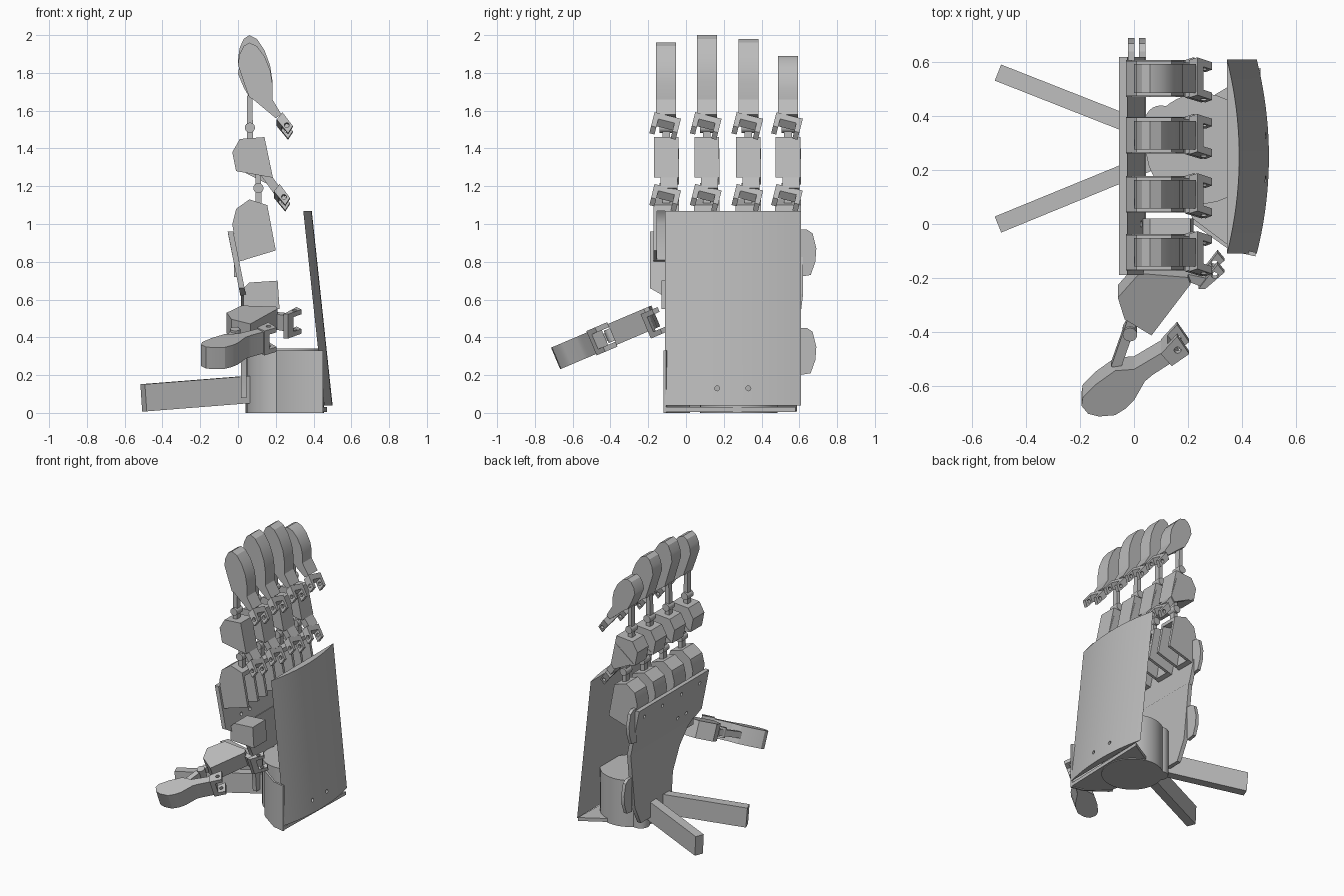
import bpy, bmesh, math
from mathutils import Matrix, Vector

old = bpy.data.objects.get("Cube")
if old:
    bpy.data.objects.remove(old, do_unlink=True)

grey = bpy.data.materials.new("plain grey")
grey.use_nodes = True
grey.diffuse_color = (0.5, 0.5, 0.5, 1)
grey.node_tree.nodes["Principled BSDF"].inputs["Base Color"].default_value = (0.5, 0.5, 0.5, 1)

PLACE = {"x": lambda a, b, t: (t, a, b),
         "y": lambda a, b, t: (a, t, b),
         "z": lambda a, b, t: (a, b, t)}


def prism(name, pts, axis, lo, hi, matrix=None):
    """Extrude a 2D outline along an axis between lo and hi."""
    bm = bmesh.new()
    rings = [[bm.verts.new(PLACE[axis](a, b, t)) for a, b in pts] for t in (lo, hi)]
    n = len(pts)
    bm.faces.new(rings[0])
    bm.faces.new(rings[1])
    for i in range(n):
        j = (i + 1) % n
        bm.faces.new((rings[0][i], rings[0][j], rings[1][j], rings[1][i]))
    if matrix:
        bm.transform(matrix)
    bmesh.ops.recalc_face_normals(bm, faces=bm.faces)
    mesh = bpy.data.meshes.new(name)
    bm.to_mesh(mesh)
    bm.free()
    mesh.materials.append(grey)
    ob = bpy.data.objects.new(name, mesh)
    bpy.context.collection.objects.link(ob)
    return ob


def circle(cx, cy, r, n=16):
    return [(cx + r * math.cos(math.tau * i / n), cy + r * math.sin(math.tau * i / n))
            for i in range(n)]


def drill(ob, centres, axis, lo, hi, r=0.013):
    """Cut round screw holes through a part."""
    for a, b in centres:
        cutter = prism("hole_cutter", circle(a, b, r, 12), axis, lo, hi)
        cutter.hide_render = True
        cutter.hide_set(True)
        mod = ob.modifiers.new("hole", "BOOLEAN")
        mod.object = cutter
        mod.solver = "EXACT"
        bpy.context.view_layer.objects.active = ob
        bpy.ops.object.modifier_apply(modifier=mod.name)
        bpy.data.objects.remove(cutter, do_unlink=True)


def fork(name, corners, axis, mid, half, matrix):
    """U-shaped hinge: a crossbar with two drilled lugs."""
    a, b, c, d = [Vector(p) for p in corners]
    bar = [a, a.lerp(b, 0.4), d.lerp(c, 0.4), d]
    prism(name + "_crossbar", bar, axis, mid - half, mid + half, matrix)
    hole = (a + b * 2 + c * 2 + d) / 6
    for side, s in (("left", 1), ("right", -1)):
        t = sorted((mid + s * half, mid + s * (half - 0.028)))
        lug = prism(name + "_lug_" + side, [a, b, c, d], axis, t[0], t[1])
        drill(lug, [hole], axis, t[0] - 0.05, t[1] + 0.05)
        lug.data.transform(matrix)


def tilt_about(point, degrees):
    p = Vector(point)
    return (Matrix.Translation(p) @ Matrix.Rotation(math.radians(degrees), 4, "X")
            @ Matrix.Translation(-p))


# Forearm shield: flat inside, bulging outside, leaning inward at the top
arc = [(0.46 + 0.045 * (1 - (t / 10) ** 2), 0.25 + 0.036 * t) for t in range(-10, 11)]
lean = Matrix.Identity(4)
lean[0][2] = -0.107
shield = prism("forearm_shield", arc, "z", 0.04, 1.07, lean)
drill(shield, [(0.165, 0.13), (0.33, 0.13)], "x", 0.3, 0.7)

# Wrist
prism("wrist_drum", circle(0.25, 0.28, 0.205, 40), "z", 0, 0.34)
prism("wrist_boss", circle(0.1, 0.38, 0.06, 24), "z", 0, 0.34)
prism("wrist_wall", [(0.2, 0.02), (0.22, 0.0), (0.36, -0.1), (0.45, -0.12), (0.45, -0.105),
                     (0.36, -0.085), (0.22, 0.02)], "z", 0, 0.33)
prism("wrist_floor", [(0.2, 0.1), (0.22, 0.0), (0.36, -0.1), (0.45, -0.12),
                      (0.47, 0.58), (0.3, 0.48)], "z", 0.005, 0.03)

# Two spread bars behind the wrist
for name, tip_y, root_y in (("rear_bar_upper", 0.56, 0.32), ("rear_bar_lower", 0.0, 0.25)):
    start, end = Vector((-0.5, tip_y, 0.08)), Vector((0.11, root_y, 0.128))
    d = end - start
    turn = Matrix.Translation(start) @ d.to_track_quat("X", "Z").to_matrix().to_4x4()
    prism(name, [(-0.032, -0.072), (0.032, -0.072), (0.032, 0.072), (-0.032, 0.072)],
          "x", 0, d.length, turn)

# Back of the hand: leaning upper plate and narrowing lower plate
slope = Matrix.Identity(4)
slope[0][2] = -0.2
back = prism("hand_back_upper", [(-0.19, 0.96), (0.62, 0.96), (0.62, 0.62), (-0.12, 0.62),
                                 (-0.19, 0.66)], "x", 0.137, 0.167, slope)
drill(back, [(y, 0.89) for y in (-0.1, 0.11, 0.33, 0.54)] + [(0.0, 0.7), (0.1, 0.7)],
      "x", -0.2, 0.2)
prism("hand_back_lower", [(0.62, 0.63), (-0.12, 0.63), (-0.04, 0.58), (0.05, 0.48),
                          (0.13, 0.32), (0.15, 0.08), (0.5, 0.08), (0.57, 0.22)],
      "x", 0.015, 0.045)
for name, z, x in (("side_tab_upper", 0.84, -0.01), ("side_tab_lower", 0.32, 0.03)):
    prism(name, [(0.6, z - 0.12), (0.66, z - 0.11), (0.685, z - 0.04), (0.69, z + 0.03),
                 (0.67, z + 0.11), (0.64, z + 0.13), (0.6, z + 0.13)], "x", x - 0.012, x + 0.012)

# Fingers
TIP = [(0.06, 1.67), (0.03, 1.77), (0.0, 1.87), (0.008, 1.93), (0.03, 1.98), (0.06, 2.0),
       (0.1, 1.98), (0.14, 1.92), (0.17, 1.84), (0.182, 1.76), (0.182, 1.66),
       (0.23, 1.58), (0.2, 1.56), (0.08, 1.66)]
MIDDLE = [(-0.01, 1.28), (-0.03, 1.38), (0.01, 1.45), (0.14, 1.46), (0.185, 1.245)]
BASE = [(0, 0.8), (-0.03, 1.0), (-0.01, 1.08), (0.06, 1.13), (0.155, 1.1), (0.2, 0.86)]
COVER = BASE[:5] + [(0.16, 1.07), (0.06, 1.09), (0.03, 1.06), (0.01, 1.0), (0.04, 0.81)]
FORK = [(0.235, 1.575), (0.29, 1.5), (0.265, 1.46), (0.205, 1.535)]

for finger, y, top in (("index", -0.105, 1.96), ("middle", 0.11, 2.0),
                       ("ring", 0.33, 1.98), ("little", 0.54, 1.89)):
    k = (top - 1.6) / 0.4
    tip = [(x, z if z < 1.7 else 1.6 + (z - 1.6) * k) for x, z in TIP]
    prism(finger + "_tip", tip, "y", y - 0.053, y + 0.053)
    prism(finger + "_middle", MIDDLE, "y", y - 0.065, y + 0.065)
    prism(finger + "_middle_cheek", [(0.0, 1.29), (0.14, 1.4), (0.185, 1.245), (0.16, 1.21)],
          "y", y + 0.045, y + 0.068)
    prism(finger + "_middle_tab", [(0.12, 1.26), (0.185, 1.245), (0.225, 1.19), (0.19, 1.16)],
          "y", y - 0.03, y + 0.06)
    # Hollow knuckle housing
    prism(finger + "_base_cover", COVER, "y", y - 0.066, y + 0.066)
    for side, s in (("left", 1), ("right", -1)):
        t = sorted((y + s * 0.068, y + s * 0.048))
        prism(finger + "_base_wall_" + side, BASE, "y", *t)
    # Hinges at both joints
    for joint, dx, dz, pin, foot, head in (
            ("upper", 0, 0, (0.063, 1.51), 1.44, 1.68),
            ("lower", -0.015, -0.38, (0.108, 1.19), 1.09, 1.27)):
        px, pz = pin
        prism(f"{finger}_{joint}_stem", [(px - 0.016, foot), (px + 0.016, foot),
              (px + 0.014, head), (px - 0.014, head)], "y", y - 0.02, y + 0.02)
        prism(f"{finger}_{joint}_pin", circle(px, pz, 0.027), "y", y - 0.035, y + 0.035)
        corners = [(x + dx, z + dz) for x, z in FORK]
        fork(f"{finger}_{joint}_fork", corners, "y", y - 0.005, 0.072,
             tilt_about((0, y, 1.52 + dz), -14))

# Thumb, laid out flat and then tilted down toward the front
tilt = Matrix.Translation((0, -0.25, 0.475)) @ Matrix.Rotation(math.radians(23), 4, "X")


def flat(pts):
    return [(x, (y + 0.25) * 1.087) for x, y in pts]


prism("thumb_tip", flat([(-0.19, -0.62), (-0.195, -0.65), (-0.17, -0.68), (-0.13, -0.69),
      (-0.07, -0.685), (-0.03, -0.66), (0.0, -0.63), (0.04, -0.56), (0.07, -0.535),
      (0.14, -0.49), (0.11, -0.45), (0.0, -0.515), (-0.07, -0.52), (-0.14, -0.57)]),
      "z", -0.062, 0.062, tilt)
prism("thumb_stem", flat([(-0.085, -0.52), (-0.05, -0.53), (0.01, -0.36), (-0.025, -0.35)]),
      "z", -0.022, 0.022, tilt)
prism("thumb_pin", circle(-0.015, -0.16, 0.027), "z", -0.035, 0.035, tilt)
prism("thumb_middle", flat([(-0.06, -0.25), (0.02, -0.16), (0.2, -0.175), (0.21, -0.2),
      (0.065, -0.39), (-0.035, -0.33)]), "z", -0.06, 0.06, tilt)
fork("thumb_upper_fork", flat([(0.1, -0.455), (0.16, -0.39), (0.205, -0.455), (0.14, -0.5)]),
     "z", 0, 0.07, tilt)
fork("thumb_lower_fork", flat([(0.24, -0.225), (0.31, -0.135), (0.335, -0.165), (0.265, -0.225)]),
     "z", -0.03, 0.07, tilt)
prism("thumb_lower_tab", flat([(0.17, -0.19), (0.2, -0.175), (0.27, -0.19), (0.26, -0.225)]),
      "z", -0.06, 0.03, tilt)
prism("thumb_mount", [(0.03, 0.56), (0.03, 0.66), (0.06, 0.69), (0.21, 0.7), (0.22, 0.55)],
      "y", -0.13, 0.02)

# Smooth the rounded surfaces, keep the hard edges
bpy.ops.object.select_all(action="DESELECT")
for ob in bpy.context.scene.objects:
    if ob.type == "MESH" and ob.data.materials and ob.data.materials[0] == grey:
        ob.select_set(True)
        bpy.context.view_layer.objects.active = ob
bpy.ops.object.shade_smooth_by_angle(angle=math.radians(28))
